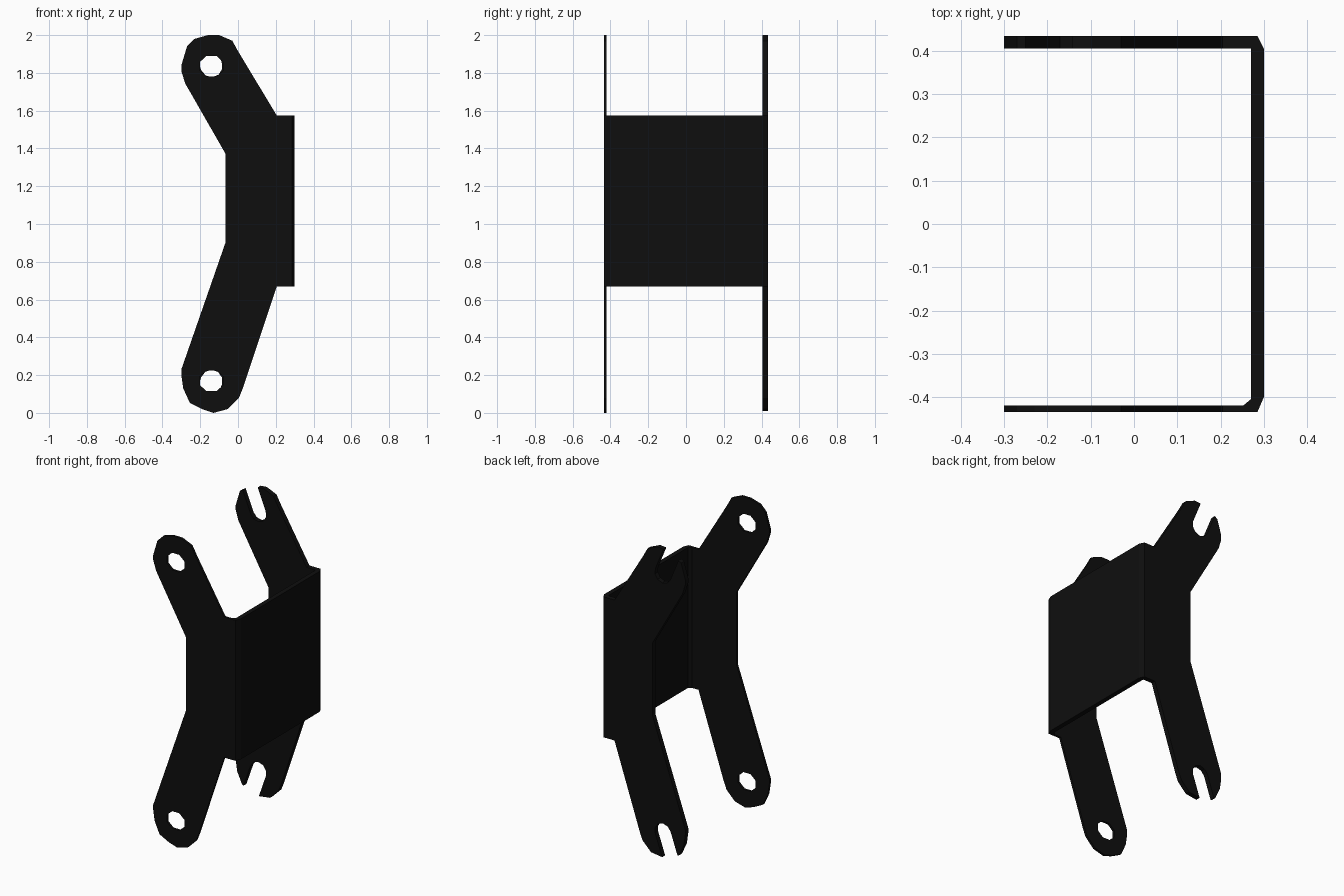
import bpy, bmesh, math
from mathutils import Vector

if "Cube" in bpy.data.objects:
    bpy.data.objects.remove(bpy.data.objects["Cube"])

black = bpy.data.materials.new("black_metal")
black.use_nodes = True
color = (0.0045, 0.0045, 0.0045, 1)
black.diffuse_color = color
black.node_tree.nodes["Principled BSDF"].inputs["Base Color"].default_value = color

SEAM = 0.205                      # x where the flat arms meet the bent channel
Z_LOW, Z_HIGH = 0.67, 1.575       # channel height
HOLES = [(-0.14, 1.835), (-0.14, 0.17)]


def prism(name, loops, place, start, end):
    """Fill flat loops (outline plus holes), extrude, and open the seam faces."""
    bm = bmesh.new()
    for loop in loops:
        vs = [bm.verts.new(place(u, v, start)) for u, v in loop]
        for i, vert in enumerate(vs):
            bm.edges.new((vert, vs[(i + 1) % len(vs)]))
    bmesh.ops.triangle_fill(bm, use_beauty=True, edges=bm.edges[:])
    ext = bmesh.ops.extrude_face_region(bm, geom=bm.faces[:])
    shift = Vector(place(0, 0, end)) - Vector(place(0, 0, start))
    moved = [g for g in ext["geom"] if isinstance(g, bmesh.types.BMVert)]
    bmesh.ops.translate(bm, verts=moved, vec=shift)
    bmesh.ops.recalc_face_normals(bm, faces=bm.faces[:])
    inner = [f for f in bm.faces if all(abs(v.co.x - SEAM) < 1e-4 for v in f.verts)]
    bmesh.ops.delete(bm, geom=inner, context='FACES')
    mesh = bpy.data.meshes.new(name)
    bm.to_mesh(mesh)
    bm.free()
    mesh.materials.append(black)
    obj = bpy.data.objects.new(name, mesh)
    bpy.context.collection.objects.link(obj)
    return obj


def slot(center, direction, depth=0.15, r=0.058):
    """Open slot with a rounded bottom, listed from mouth to mouth."""
    a = math.radians(direction)
    arc = [(center[0] + r * math.cos(a + math.radians(t)),
            center[1] + r * math.sin(a + math.radians(t))) for t in range(90, 271, 36)]
    out = (depth * math.cos(a), depth * math.sin(a))
    mouth = [(p[0] + out[0], p[1] + out[1]) for p in (arc[0], arc[-1])]
    return [mouth[0]] + arc + [mouth[1]]


def hole(center):
    """Eight-sided bolt hole."""
    return [(center[0] + 0.067 * math.cos(math.radians(22.5 + 45 * i)),
             center[1] + 0.06 * math.sin(math.radians(22.5 + 45 * i))) for i in range(8)]


def outline(top_tip, bottom_tip):
    """Side plate with a slanted arm above and below; the tips are inserted."""
    return ([(-0.065, 0.905), (-0.065, 1.37), (-0.28, 1.745), (-0.3, 1.81),
             (-0.3, 1.84), (-0.27, 1.94)] + top_tip +
            [(-0.1, 2.0), (-0.03, 1.97), (0.0, 1.915), (SEAM, Z_HIGH), (SEAM, Z_LOW),
             (0.025, 0.13), (0.005, 0.08), (-0.055, 0.02)] + bottom_tip +
            [(-0.255, 0.053), (-0.29, 0.13), (-0.3, 0.2), (-0.3, 0.23)])


def upright(x, z, y):
    return (x, y, z)


def level(x, y, z):
    return (x, y, z)


# Thin front plate with closed bolt holes
round_plate = outline([(-0.23, 1.98), (-0.16, 2.0)], [(-0.13, 0.0), (-0.19, 0.02)])
prism("front_plate", [round_plate] + [hole(c) for c in HOLES], upright, -0.435, -0.42)

# Thicker back plate with open-ended slots
slotted = outline(slot(HOLES[0], 112.3), slot(HOLES[1], 250.7))
prism("back_plate", [slotted], upright, 0.405, 0.435)

# Bent channel joining both plates, with bevelled bends
channel = [(SEAM, -0.435), (0.285, -0.435), (0.3, -0.4), (0.3, 0.405), (0.285, 0.435),
           (SEAM, 0.435), (SEAM, 0.405), (0.27, 0.405), (0.27, -0.405), (0.252, -0.42),
           (SEAM, -0.42)]
prism("channel_web", [channel], level, Z_LOW, Z_HIGH)
